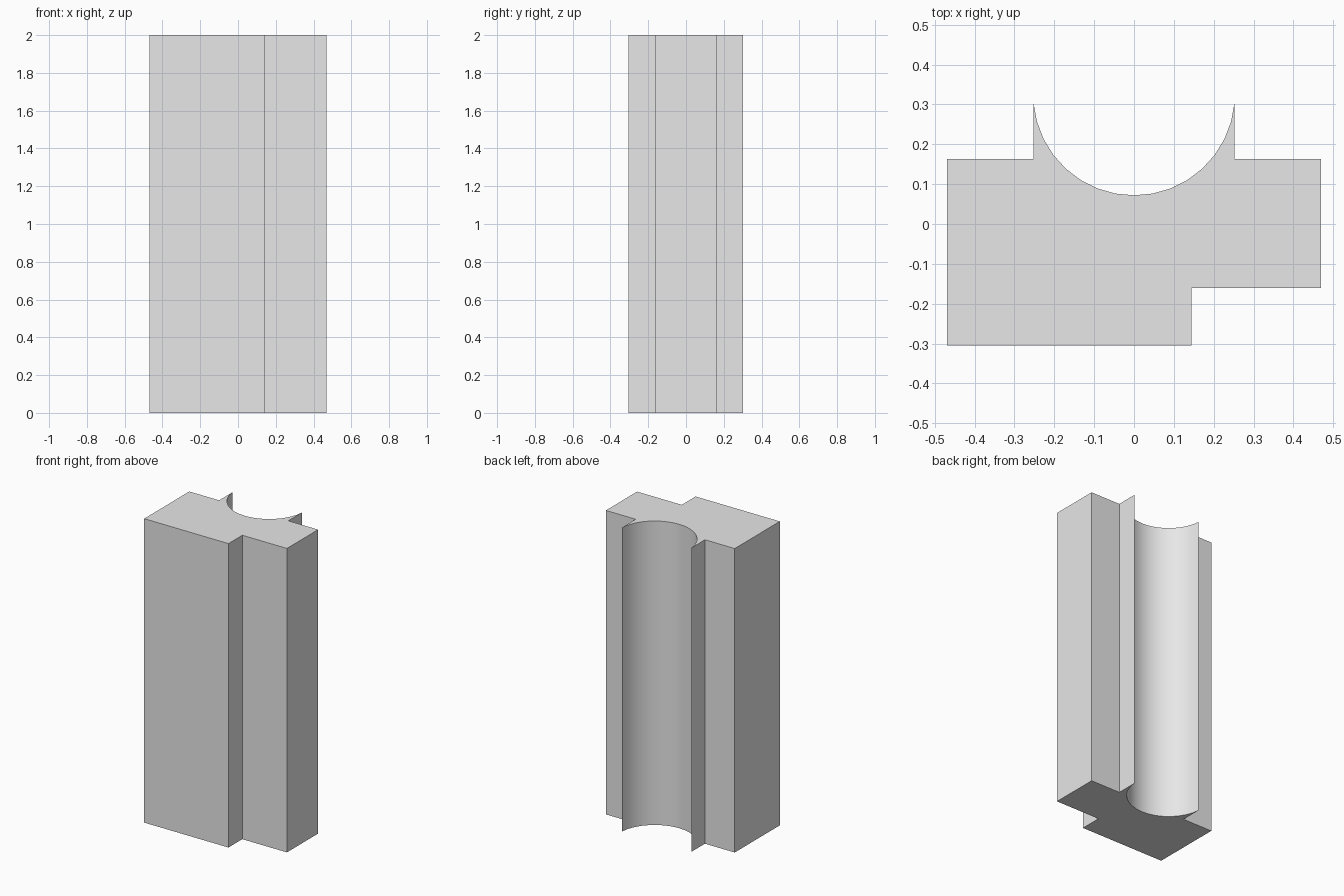
import bpy, bmesh, math

cube = bpy.data.objects.get("Cube")
if cube:
    bpy.data.objects.remove(cube, do_unlink=True)

HEIGHT = 2.0
SEGMENTS = 16            # facets of the round groove
HALF_WIDTH = 0.469       # outer block
LIP_X, LIP_Y = 0.252, 0.303   # thin tips beside the groove
GROOVE_Y = 0.072         # deepest point of the groove

# Circle through both lip tips and the groove bottom
sag = LIP_Y - GROOVE_Y
radius = (LIP_X ** 2 + sag ** 2) / (2 * sag)
centre_y = GROOVE_Y + radius
half_angle = math.asin(LIP_X / radius)

# Cross-section: stepped front, shoulders, then the groove at the back
profile = [(-HALF_WIDTH, 0.163), (-HALF_WIDTH, -0.305), (0.144, -0.305),
           (0.144, -0.161), (HALF_WIDTH, -0.161), (HALF_WIDTH, 0.163),
           (LIP_X, 0.163)]
for i in range(SEGMENTS + 1):
    a = half_angle * (1 - 2 * i / SEGMENTS)
    profile.append((radius * math.sin(a), centre_y - radius * math.cos(a)))
profile.append((-LIP_X, 0.163))

# Extrude the cross-section into a solid post
bm = bmesh.new()
base = bm.faces.new([bm.verts.new((x, y, 0)) for x, y in profile])
ext = bmesh.ops.extrude_face_region(bm, geom=[base], use_keep_orig=True)
top = [v for v in ext["geom"] if isinstance(v, bmesh.types.BMVert)]
bmesh.ops.translate(bm, verts=top, vec=(0, 0, HEIGHT))
bmesh.ops.recalc_face_normals(bm, faces=bm.faces)
mesh = bpy.data.meshes.new("grooved_post")
bm.to_mesh(mesh)
bm.free()
post = bpy.data.objects.new("grooved_post", mesh)
bpy.context.collection.objects.link(post)

# Plain grey material
grey = bpy.data.materials.new("light_grey")
grey.use_nodes = True
colour = (0.8, 0.8, 0.8, 1)
grey.diffuse_color = colour
grey.node_tree.nodes["Principled BSDF"].inputs["Base Color"].default_value = colour
mesh.materials.append(grey)

# Smooth the groove, keep the corners crisp
bpy.ops.object.select_all(action="DESELECT")
post.select_set(True)
bpy.context.view_layer.objects.active = post
bpy.ops.object.shade_smooth_by_angle(angle=math.radians(30))
